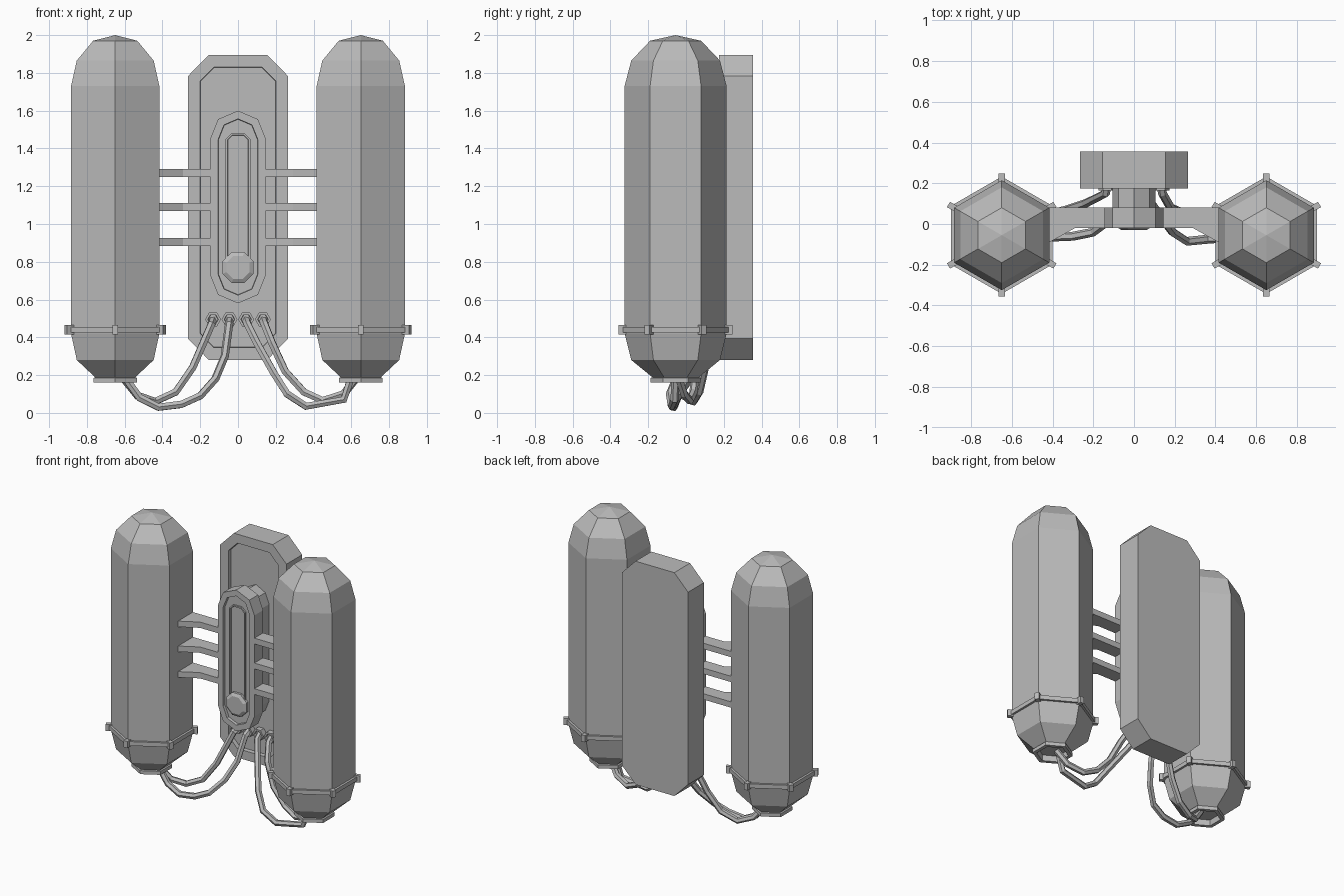
import bpy, bmesh
from math import sin, cos, pi, radians
from mathutils import Matrix, Vector

cube = bpy.data.objects.get("Cube")
if cube:
    bpy.data.objects.remove(cube)

grey = bpy.data.materials.new("plain grey")
grey.use_nodes = True
grey.diffuse_color = (0.5, 0.5, 0.5, 1)
grey.node_tree.nodes["Principled BSDF"].inputs["Base Color"].default_value = (0.5, 0.5, 0.5, 1)


def finish(bm, name):
    bmesh.ops.recalc_face_normals(bm, faces=bm.faces)
    mesh = bpy.data.meshes.new(name)
    bm.to_mesh(mesh)
    bm.free()
    mesh.materials.append(grey)
    obj = bpy.data.objects.new(name, mesh)
    bpy.context.collection.objects.link(obj)
    return obj


def prism(name, outline, front, back, steps=()):
    """Extrude an x-z outline along y; each step insets the front face and pushes it in."""
    bm = bmesh.new()
    rear = [bm.verts.new((x, back, z)) for x, z in outline]
    fore = [bm.verts.new((x, front, z)) for x, z in outline]
    bm.faces.new(rear)
    face = bm.faces.new(fore)
    n = len(outline)
    for i in range(n):
        j = (i + 1) % n
        bm.faces.new((rear[i], rear[j], fore[j], fore[i]))
    bmesh.ops.recalc_face_normals(bm, faces=bm.faces)
    for width, push in steps:
        bmesh.ops.inset_region(bm, faces=[face], thickness=width, use_even_offset=True)
        for v in face.verts:
            v.co.y += push
    return finish(bm, name)


def lathe(name, profile, centre, closed=False):
    """Six-sided turned shape from (radius, z) pairs."""
    bm = bmesh.new()
    rings = []
    for r, z in profile:
        angles = [pi / 2 + k * pi / 3 for k in range(6)]
        rings.append([bm.verts.new((centre[0] + r * cos(a), centre[1] + r * sin(a), z))
                      for a in angles])
    pairs = list(zip(rings, rings[1:]))
    if closed:
        pairs.append((rings[-1], rings[0]))
    for a, b in pairs:
        for i in range(6):
            j = (i + 1) % 6
            bm.faces.new((a[i], a[j], b[j], b[i]))
    if not closed:
        bm.faces.new(rings[0])
        bm.faces.new(rings[-1])
    bmesh.ops.remove_doubles(bm, verts=bm.verts, dist=0.0005)
    return finish(bm, name)


def ngon(n, r, x, z, turn=0):
    return [(x + r * cos(turn + 2 * pi * k / n), z + r * sin(turn + 2 * pi * k / n))
            for k in range(n)]


def mirrored(quarter, mid):
    """Complete an upper-right quarter outline, running from the side to the top."""
    right = [(x, mid - z) for x, z in reversed(quarter)] + [(x, mid + z) for x, z in quarter]
    left = [(-x, z) for x, z in reversed(right)]
    out = []
    for p in right + left:
        if not any(abs(p[0] - q[0]) + abs(p[1] - q[1]) < 0.001 for q in out):
            out.append(p)
    return out


# Back plate with sunken front
prism("back_plate", mirrored([(0.265, 0.695), (0.155, 0.807)], 1.088),
      0.175, 0.355, [(0.065, 0), (0.002, 0.03)])

# Central body, its neck and front details
prism("central_body", mirrored([(0.145, 0.365), (0.105, 0.465), (0, 0.51)], 1.09),
      -0.02, 0.08, [(0.04, 0), (0.002, 0.02)])
prism("body_neck", mirrored([(0.105, 0.35), (0.075, 0.425), (0, 0.465)], 1.09), 0.075, 0.21)
prism("slot_frame", mirrored([(0.065, 0.325), (0.035, 0.355)], 1.125),
      -0.012, 0.01, [(0.01, 0), (0.002, 0.018)])
prism("round_button", ngon(8, 0.088, 0, 0.77, pi / 8), -0.018, 0.01, [(0.02, -0.012)])

# Tanks, collars and bracket arms on both sides
tank_profile = [(0.10, 0.20), (0.105, 0.16), (0.133, 0.16), (0.133, 0.185), (0.122, 0.188),
                (0.235, 0.28), (0.27, 0.42), (0.27, 1.73), (0.235, 1.865), (0.135, 1.97),
                (0, 2.0)]
collar_profile = [(0.26, 0.425), (0.288, 0.425), (0.288, 0.455), (0.26, 0.455)]
for side, sx in (("left", 1), ("right", -1)):
    centre = Vector((0.65 * sx, -0.055, 0))
    lathe(side + "_tank", tank_profile, centre)
    lathe(side + "_collar", collar_profile, centre, closed=True)

    bm = bmesh.new()
    for k in range(6):
        turn = Matrix.Rotation(radians(30 + 60 * k), 4, 'Z')
        place = (Matrix.Translation(centre + Vector((0, 0, 0.44))) @ turn
                 @ Matrix.Translation((0.282, 0, 0)) @ Matrix.Diagonal((0.04, 0.03, 0.048, 1)))
        bmesh.ops.create_cube(bm, size=1, matrix=place)
    finish(bm, side + "_collar_knobs")

    for i, z in enumerate((0.905, 1.09, 1.27)):
        bm = bmesh.new()
        plan = [(0.14, -0.02), (0.29, -0.02), (0.43, -0.098), (0.43, 0.08), (0.14, 0.08)]
        base = bm.faces.new([bm.verts.new((x * sx, y, z - 0.021)) for x, y in plan])
        up = bmesh.ops.extrude_face_region(bm, geom=[base], use_keep_orig=True)["geom"]
        bmesh.ops.translate(bm, vec=(0, 0, 0.042),
                            verts=[v for v in up if isinstance(v, bmesh.types.BMVert)])
        finish(bm, f"{side}_bracket_{i + 1}")

# Cable sockets on the plate
for i, x in enumerate((-0.132, -0.045, 0.043, 0.132)):
    prism(f"cable_socket_{i + 1}", ngon(6, 0.042, x, 0.495), 0.165, 0.21,
          [(0.012, 0), (0.002, 0.015)])

# Hanging cables from sockets to tank undersides
cables = {
    "right_outer_cable": [(-.132, .20, .495), (-.14, .15, .47), (-.24, .10, .24),
                          (-.33, .07, .11), (-.44, .04, .06), (-.53, -.01, .09),
                          (-.61, -.05, .19)],
    "right_inner_cable": [(-.045, .20, .495), (-.047, .15, .47), (-.07, .09, .30),
                          (-.12, .02, .18), (-.20, -.04, .09), (-.30, -.06, .045),
                          (-.42, -.065, .03), (-.52, -.06, .08), (-.60, -.055, .19)],
    "left_inner_cable": [(.043, .20, .495), (.05, .15, .47), (.10, .08, .37),
                         (.19, -.04, .21), (.26, -.085, .10), (.36, -.075, .035),
                         (.56, -.06, .07), (.60, -.055, .19)],
    "left_outer_cable": [(.132, .20, .495), (.14, .15, .47), (.18, .08, .37),
                         (.25, .05, .22), (.35, .04, .11), (.45, .02, .065),
                         (.56, -.01, .10), (.63, -.04, .19)],
}
for name, path in cables.items():
    curve = bpy.data.curves.new(name, 'CURVE')
    curve.dimensions = '3D'
    curve.bevel_depth = 0.022
    curve.bevel_resolution = 1
    curve.use_fill_caps = True
    spline = curve.splines.new('POLY')
    spline.points.add(len(path) - 1)
    spline.use_smooth = False
    for point, co in zip(spline.points, path):
        point.co = (*co, 1)
    curve.materials.append(grey)
    bpy.context.collection.objects.link(bpy.data.objects.new(name, curve))
